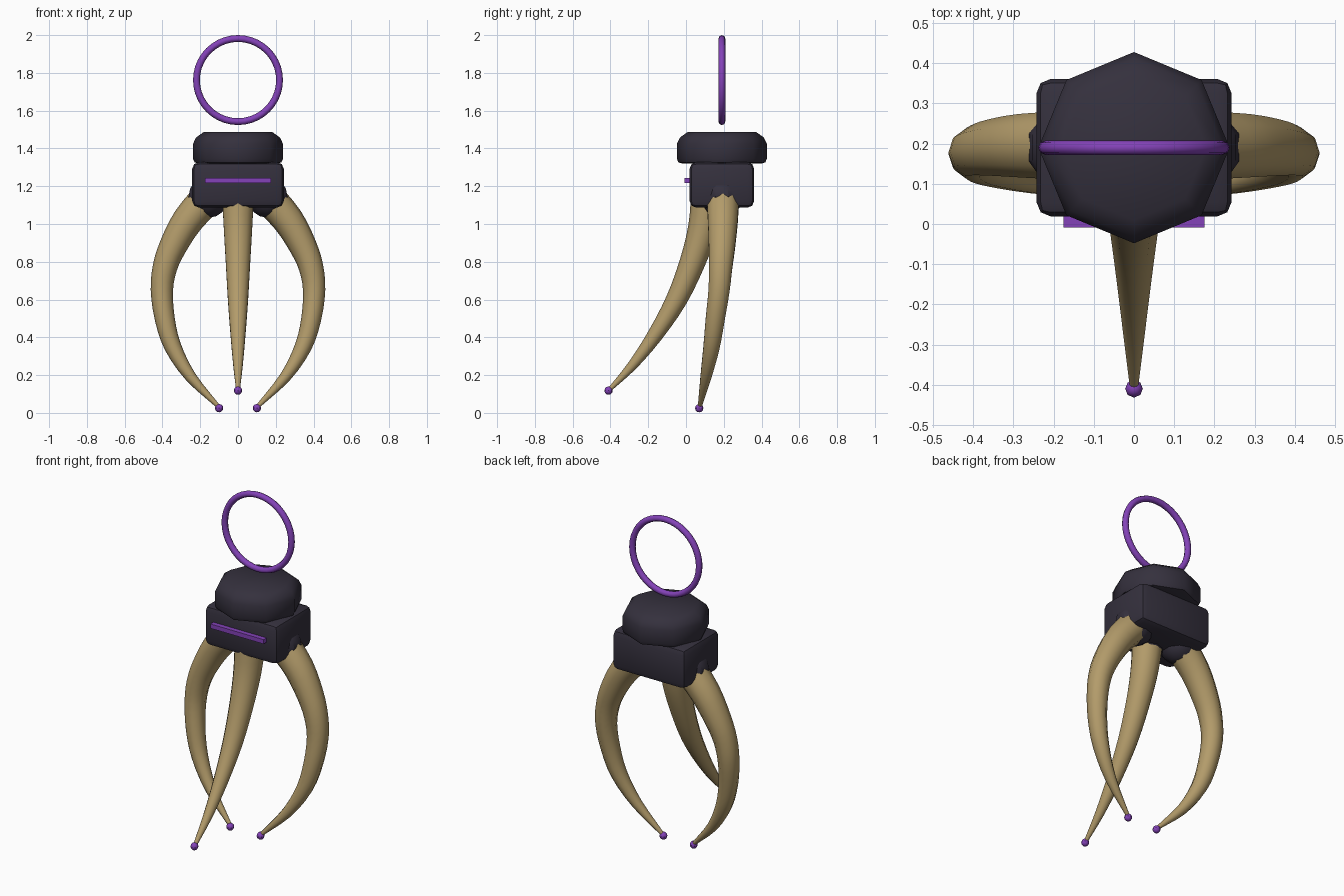
import bpy, bmesh
from math import sin, cos, pi, radians
from mathutils import Vector, Matrix

if "Cube" in bpy.data.objects:
    bpy.data.objects.remove(bpy.data.objects["Cube"])

CY = 0.19  # depth of the main vertical axis


def material(name, rgb):
    m = bpy.data.materials.new(name)
    m.diffuse_color = (*rgb, 1)
    m.use_nodes = True
    m.node_tree.nodes["Principled BSDF"].inputs["Base Color"].default_value = m.diffuse_color
    return m


DARK = material("dark_metal", (0.035, 0.03, 0.047))
HORN = material("horn", (0.45, 0.33, 0.145))
PURPLE = material("purple", (0.23, 0.055, 0.48))


def finish(bm, name, mat, angle=35):
    bmesh.ops.recalc_face_normals(bm, faces=bm.faces)
    me = bpy.data.meshes.new(name)
    bm.to_mesh(me)
    bm.free()
    ob = bpy.data.objects.new(name, me)
    bpy.context.collection.objects.link(ob)
    me.materials.append(mat)
    bpy.ops.object.select_all(action='DESELECT')
    ob.select_set(True)
    bpy.context.view_layer.objects.active = ob
    bpy.ops.object.shade_smooth_by_angle(angle=radians(angle))
    return ob


def skin(bm, rings, closed=False):
    """Join vertex rings; cap the ends unless closed."""
    n = len(rings[0])
    pairs = list(zip(rings, rings[1:]))
    if closed:
        pairs.append((rings[-1], rings[0]))
    for a, b in pairs:
        for i in range(n):
            j = (i + 1) % n
            bm.faces.new((a[i], a[j], b[j], b[i]))
    if not closed:
        bm.faces.new(rings[0])
        bm.faces.new(rings[-1])


def box(name, mat, centre, size, bevel=0, segments=1):
    bm = bmesh.new()
    bmesh.ops.create_cube(bm, size=1, matrix=Matrix.Translation(centre) @ Matrix.Diagonal((*size, 1)))
    if bevel:
        bmesh.ops.bevel(bm, geom=bm.edges[:], offset=bevel, segments=segments,
                        profile=0.5, affect='EDGES')
    return finish(bm, name, mat)


def ball(name, mat, centre, r, u=10, v=8):
    bm = bmesh.new()
    bmesh.ops.create_uvsphere(bm, u_segments=u, v_segments=v, radius=r,
                              matrix=Matrix.Translation(centre))
    return finish(bm, name, mat)


def smooth_path(keys, steps=3):
    """Catmull-Rom through (x, y, z, radius) keys."""
    k = [Vector(p) for p in keys]
    k = [2 * k[0] - k[1]] + k + [2 * k[-1] - k[-2]]
    out = []
    for a, b, c, d in zip(k, k[1:], k[2:], k[3:]):
        for s in range(steps):
            t = s / steps
            out.append(0.5 * (2 * b + (c - a) * t + (2 * a - 5 * b + 4 * c - d) * t * t
                              + (3 * b - a - 3 * c + d) * t ** 3))
    return out + [k[-2]]


def claw(name, keys, up, sides=10):
    bm = bmesh.new()
    pts = smooth_path(keys)
    rings = []
    for i, p in enumerate(pts):
        tangent = (pts[min(i + 1, len(pts) - 1)] - pts[max(i - 1, 0)]).xyz.normalized()
        u = tangent.cross(up).normalized()
        w = tangent.cross(u)
        rings.append([bm.verts.new(p.xyz + p.w * (u * cos(2 * pi * j / sides) + w * sin(2 * pi * j / sides)))
                      for j in range(sides)])
    skin(bm, rings)
    return finish(bm, name, HORN, 60)


# octagonal cap
bm = bmesh.new()
profile = [(0.208, 1.32), (0.23, 1.326), (0.238, 1.345), (0.238, 1.425),
           (0.222, 1.458), (0.18, 1.488)]
skin(bm, [[bm.verts.new((r * cos(i * pi / 4), CY + r * sin(i * pi / 4), z)) for i in range(8)]
          for r, z in profile])
finish(bm, "cap", DARK, 50)

# body block and its glowing front strip
box("body", DARK, (0, CY, 1.207), (0.485, 0.342, 0.24), 0.035, 2)
box("front_strip", PURPLE, (0, 0.006, 1.23), (0.35, 0.03, 0.026))

# ring on top
bm = bmesh.new()
rings = []
for i in range(40):
    a = 2 * pi * i / 40
    rings.append([bm.verts.new(((0.22 + 0.018 * cos(b)) * cos(a), CY + 0.018 * sin(b),
                                1.762 + (0.22 + 0.018 * cos(b)) * sin(a)))
                  for b in (2 * pi * j / 8 for j in range(8))])
skin(bm, rings, closed=True)
finish(bm, "top_ring", PURPLE, 60)

# side claws with knuckles and tip beads
for side, s in (("left", -1), ("right", 1)):
    keys = [(0.15, 0.195, 1.15, 0.09), (0.265, 0.195, 1.02, 0.083), (0.345, 0.19, 0.88, 0.073),
            (0.387, 0.183, 0.77, 0.065), (0.403, 0.175, 0.65, 0.059), (0.388, 0.155, 0.5, 0.053),
            (0.345, 0.135, 0.35, 0.045), (0.25, 0.105, 0.19, 0.03), (0.10, 0.072, 0.03, 0.01)]
    claw(side + "_claw", [(s * x, y, z, r) for x, y, z, r in keys], Vector((0, 1, 0)))
    ball(side + "_knuckle", DARK, (s * 0.155, CY, 1.145), 0.112)
    ball(side + "_tip_bead", PURPLE, (s * 0.10, 0.07, 0.025), 0.022, 8, 6)

# front claw
claw("front_claw", [(0, 0.115, 1.15, 0.088), (0, 0.09, 0.98, 0.079), (0, 0.035, 0.8, 0.068),
                    (0, -0.05, 0.6, 0.056), (0, -0.165, 0.41, 0.041), (0, -0.285, 0.25, 0.026),
                    (0, -0.41, 0.118, 0.01)], Vector((1, 0, 0)))
ball("front_knuckle", DARK, (0, 0.12, 1.15), 0.1)
ball("front_tip_bead", PURPLE, (0, -0.41, 0.118), 0.022, 8, 6)
